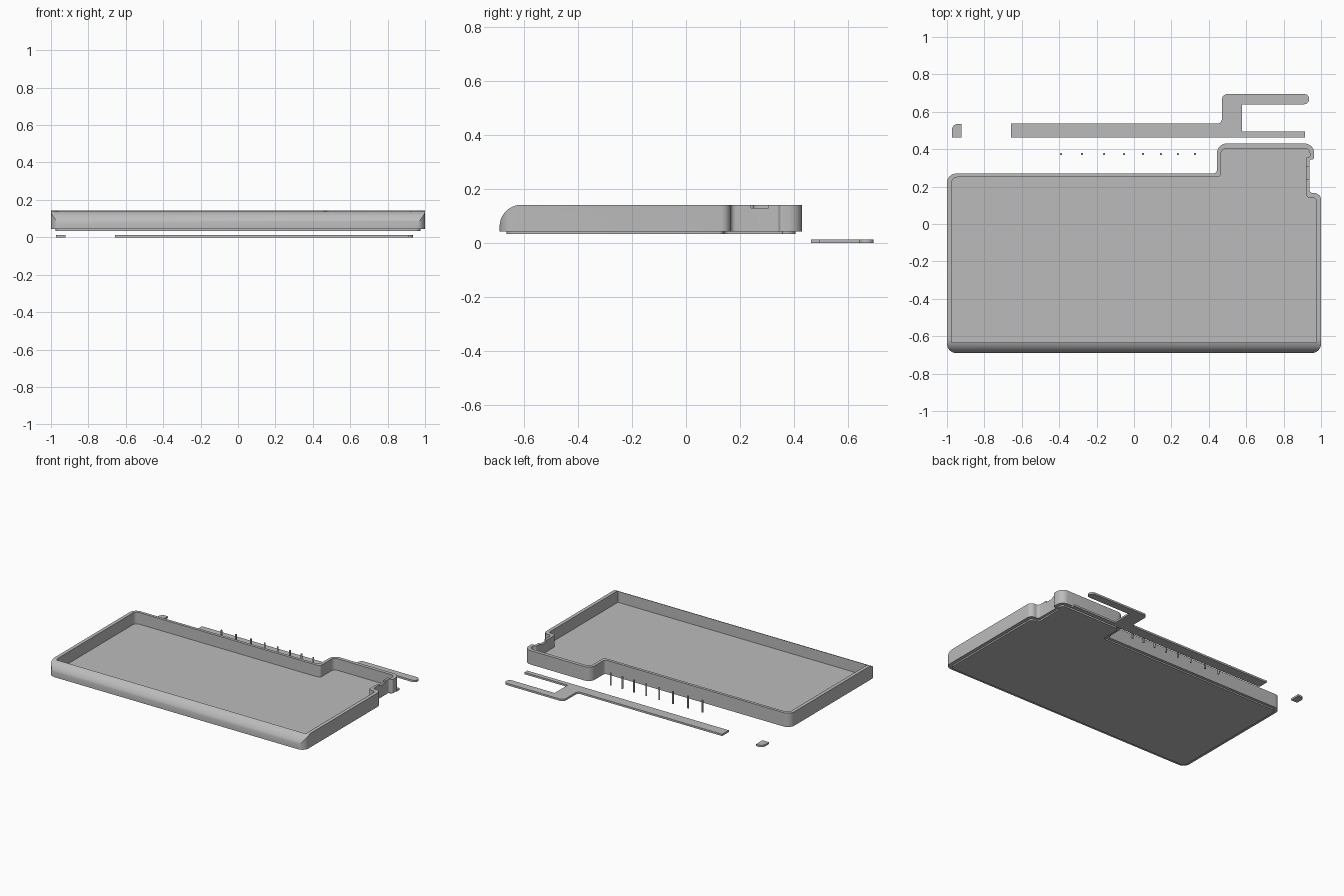
import bpy, bmesh, math
from mathutils import Vector

if "Cube" in bpy.data.objects:
    bpy.data.objects.remove(bpy.data.objects["Cube"])

grey = bpy.data.materials.new("light_grey")
grey.diffuse_color = (0.5, 0.5, 0.5, 1)
grey.use_nodes = True
grey.node_tree.nodes["Principled BSDF"].inputs["Base Color"].default_value = grey.diffuse_color


def rounded(corners, steps=8):
    """Right-angled outline given as (x, y, radius) corners."""
    pts = []
    n = len(corners)
    for i, (x, y, r) in enumerate(corners):
        p = Vector((x, y))
        if r == 0:
            pts.append(p)
            continue
        u = (Vector(corners[i - 1][:2]) - p).normalized()
        v = (Vector(corners[(i + 1) % n][:2]) - p).normalized()
        for k in range(steps + 1):
            t = math.pi / 2 * k / steps
            pts.append(p + u * r * (1 - math.sin(t)) + v * r * (1 - math.cos(t)))
    return pts


def prism(name, pts, lo, hi, axis="z"):
    """Extrude an outline along z (xy outline) or x (yz outline)."""
    bm = bmesh.new()
    place = (lambda p: (p[0], p[1], lo)) if axis == "z" else (lambda p: (lo, p[0], p[1]))
    face = bm.faces.new([bm.verts.new(place(p)) for p in pts])
    ext = bmesh.ops.extrude_face_region(bm, geom=[face])
    move = (0, 0, hi - lo) if axis == "z" else (hi - lo, 0, 0)
    bmesh.ops.translate(bm, vec=move,
                        verts=[g for g in ext["geom"] if isinstance(g, bmesh.types.BMVert)])
    bmesh.ops.recalc_face_normals(bm, faces=bm.faces)
    mesh = bpy.data.meshes.new(name)
    bm.to_mesh(mesh)
    bm.free()
    mesh.materials.append(grey)
    ob = bpy.data.objects.new(name, mesh)
    bpy.context.collection.objects.link(ob)
    return ob


def activate(ob):
    bpy.ops.object.select_all(action="DESELECT")
    ob.select_set(True)
    bpy.context.view_layer.objects.active = ob


def cut(ob, cutter):
    mod = ob.modifiers.new("cut", "BOOLEAN")
    mod.operation = "DIFFERENCE"
    mod.solver = "EXACT"
    mod.object = cutter
    activate(ob)
    bpy.ops.object.modifier_apply(modifier=mod.name)
    bpy.data.objects.remove(cutter)


TOP = 0.142

# Tray shell
outer = [(-1, -.69, .05), (1, -.69, .05), (1, .165, .035), (.937, .165, .02),
         (.937, .345, .012), (.963, .345, .012), (.963, .43, .05), (.444, .43, .05),
         (.444, .27, .02), (-1, .27, .05)]
tray = prism("tray", rounded(outer), .044, TOP)

# Hollow inside of the tray
inner = [(-.975, -.634, 0), (.975, -.634, 0), (.975, .14, .02), (.92, .14, .02),
         (.92, .357, .008), (.94, .357, .008), (.94, .405, .03), (.465, .405, .03),
         (.465, .25, .02), (-.975, .25, .03)]
cut(tray, prism("hollow", rounded(inner), .06, .3))

# Rounded front edge
R = .08
arc = [(-.61 - R * math.cos(math.pi / 2 * k / 14), TOP - R + R * math.sin(math.pi / 2 * k / 14))
       for k in range(15)]
cut(tray, prism("front_round", arc + [(-.61, .2), (-.75, .2), (-.75, TOP - R)], -1.1, 1.1, "x"))

# Shallow notch in the right wall
cut(tray, prism("notch", [(.9, .24), (.96, .24), (.96, .305), (.9, .305)], .13, .3))

# Raised plate underneath
plate = [(-.975, -.665, .03)] + [(.975, -.665, .03)] + inner[2:]
base = prism("base_plate", rounded(plate), .034, .046)

# Loose flat strips behind the tray
strip = prism("forked_strip", rounded([
    (-.658, .463, 0), (.914, .463, 0), (.914, .495, 0), (.577, .495, 0), (.577, .64, 0),
    (.936, .64, .026), (.936, .695, .026), (.47, .695, .03), (.47, .537, .025),
    (-.658, .537, 0)]), 0, .013)
tab = prism("small_tab", rounded([
    (-.973, .463, 0), (-.922, .463, 0), (-.922, .535, 0), (-.973, .535, .03)]), 0, .013)

# Row of thin pins
pins = []
for x in (-.39, -.278, -.16, -.053, .048, .144, .235, .326):
    ring = [(x + .006 * math.cos(math.tau * k / 16), .374 + .006 * math.sin(math.tau * k / 16))
            for k in range(16)]
    pins.append(prism("pin", ring, .034, .12))

for ob in [tray, base, strip, tab] + pins:
    activate(ob)
    bpy.ops.object.shade_smooth_by_angle(angle=math.radians(30))
